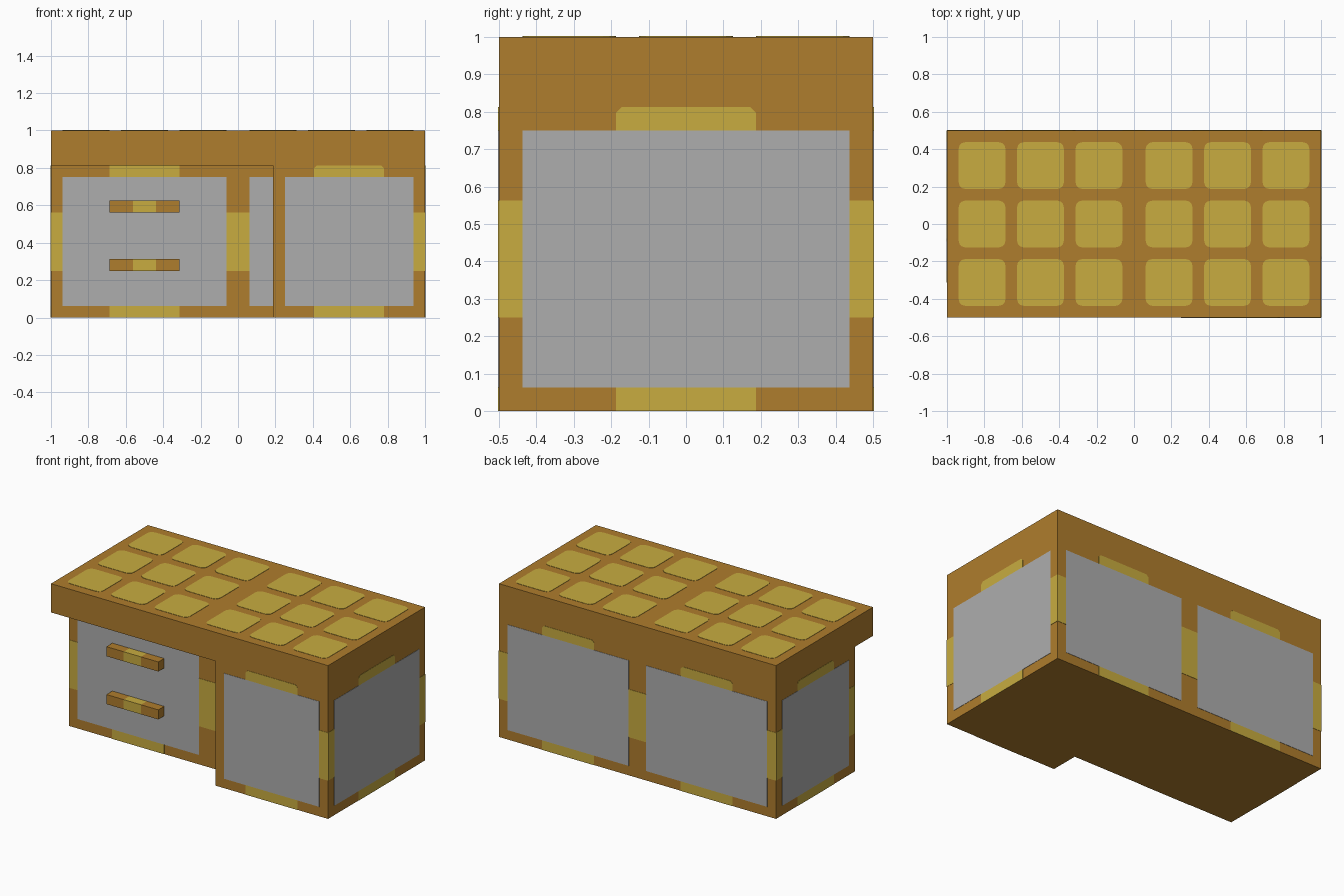
import bpy, bmesh, math
from mathutils import Vector

if "Cube" in bpy.data.objects:
    bpy.data.objects.remove(bpy.data.objects["Cube"], do_unlink=True)


def material(name, rgb):
    m = bpy.data.materials.new(name)
    m.use_nodes = True
    m.diffuse_color = (*rgb, 1)
    m.node_tree.nodes["Principled BSDF"].inputs["Base Color"].default_value = (*rgb, 1)
    return m


BROWN = material("warm brown", (0.43, 0.205, 0.026))
YELLOW = material("mustard yellow", (0.578, 0.413, 0.051))
GREY = material("panel grey", (0.423, 0.423, 0.423))

U = 1 / 16          # everything sits on a grid of sixteenths
THICK = 0.002       # thickness of the inlaid plates


def add_object(name, bm, *mats):
    bmesh.ops.recalc_face_normals(bm, faces=bm.faces)
    mesh = bpy.data.meshes.new(name)
    bm.to_mesh(mesh)
    bm.free()
    for m in mats:
        mesh.materials.append(m)
    obj = bpy.data.objects.new(name, mesh)
    bpy.context.collection.objects.link(obj)
    return obj


def box(low, high):
    bm = bmesh.new()
    bmesh.ops.create_cube(bm, size=1)
    low, high = Vector(low), Vector(high)
    for v in bm.verts:
        v.co = (low + high) / 2 + v.co * (high - low)
    return bm


# Each side maps plate coordinates (u, v, height above the face) into space
SIDES = {
    "front": lambda u, v, h: (u, -0.5 - h, v),
    "drawer": lambda u, v, h: (u, -5 * U - h, v),
    "back": lambda u, v, h: (u, 0.5 + h, v),
    "left": lambda u, v, h: (1 + h, u, v),
    "right": lambda u, v, h: (-1 - h, u, v),
    "top": lambda u, v, h: (u, v, 1 + h),
}


def plate(name, mat, side, u0, u1, v0, v1, radius=0, steps=0, top_only=False):
    """Thin plate, given in grid units, with optional cut or rounded corners."""
    u0, u1, v0, v1 = (c * U for c in (u0, u1, v0, v1))
    corners = [(u1, v1, -1, -1), (u0, v1, 1, -1), (u0, v0, 1, 1), (u1, v0, -1, 1)]
    outline = []
    for i, (u, v, su, sv) in enumerate(corners):
        r = 0 if top_only and i > 1 else radius
        if not r:
            outline.append((u, v))
            continue
        for k in range(steps + 1):
            a = math.pi / 2 * (i + k / steps)
            outline.append((u + su * r + r * math.cos(a), v + sv * r + r * math.sin(a)))
    bm = bmesh.new()
    place = SIDES[side]
    base = bm.faces.new([bm.verts.new(place(u, v, 0)) for u, v in outline])
    cap = bmesh.ops.extrude_face_region(bm, geom=[base])["geom"]
    shift = Vector(place(0, 0, THICK)) - Vector(place(0, 0, 0))
    bmesh.ops.translate(bm, vec=shift, verts=[g for g in cap if isinstance(g, bmesh.types.BMVert)])
    return add_object(name, bm, mat)


def panel(name, side, u0, u1, mid, chamfer=0.015):
    """Grey panel with a yellow tab above and below it."""
    plate(name + "_panel", GREY, side, u0, u1, 1, 12)
    plate(name + "_lower_tab", YELLOW, side, mid - 3, mid + 3, 0, 1)
    plate(name + "_upper_tab", YELLOW, side, mid - 3, mid + 3, 12, 13, chamfer, 1, True)


def band(name, side, u0, u1):
    plate(name + "_band", YELLOW, side, u0, u1, 4, 9)


# Desk body, with the drawer side set back under the worktop
body = add_object("desk_body", box((-1, -0.5, 0), (1, 0.5, 1)), BROWN)
cutter = add_object("recess_cutter", box((-2, -1, -1), (3 * U, -5 * U, 13 * U)), BROWN)
cutter.hide_render = True
cut = body.modifiers.new("recess", "BOOLEAN")
cut.operation, cut.object, cut.solver = "DIFFERENCE", cutter, "EXACT"
bpy.context.view_layer.objects.active = body
bpy.ops.object.modifier_apply(modifier=cut.name)
bpy.data.objects.remove(cutter, do_unlink=True)

# Worktop tiles
for col, x in enumerate((-15, -10, -5, 1, 6, 11)):
    for row, y in enumerate((-7, -2, 3)):
        plate(f"top_tile_{col}_{row}", YELLOW, "top", x, x + 4, y, y + 4, 0.035, 3)

# Drawer front
panel("drawer_front", "drawer", -15, -1, -8, 0)
plate("drawer_side_panel", GREY, "drawer", 1, 3, 1, 12)
band("drawer_outer", "drawer", -16, -15)
band("drawer_inner", "drawer", -1, 1)

# Cupboard front
panel("cupboard_front", "front", 4, 15, 9.5)
plate_edge = band("cupboard_outer", "front", 15, 16)

# Back
for name, s in (("back_left", 1), ("back_right", -1)):
    panel(name, "back", min(s, 15 * s), max(s, 15 * s), 8 * s)
    band(name + "_outer", "back", min(15 * s, 16 * s), max(15 * s, 16 * s))
band("back_middle", "back", -1, 1)

# Ends
for side, front_edge in (("left", -8), ("right", -5)):
    panel(side + "_end", side, front_edge + 1, 7, (front_edge + 8) / 2)
    band(side + "_end_front", side, front_edge, front_edge + 1)
    band(side + "_end_back", side, 7, 8)

# Drawer handles with a yellow middle
for name, z in (("lower_handle", 4), ("upper_handle", 9)):
    bm = box((-11 * U, -6 * U, z * U), (-5 * U, -5 * U, (z + 1) * U))
    for x in (-9, -7):
        bmesh.ops.bisect_plane(bm, geom=bm.verts[:] + bm.edges[:] + bm.faces[:],
                               plane_co=(x * U, 0, 0), plane_no=(1, 0, 0))
    for f in bm.faces:
        f.material_index = int(abs(f.calc_center_median().x + 8 * U) < U)
    add_object(name, bm, BROWN, YELLOW)
